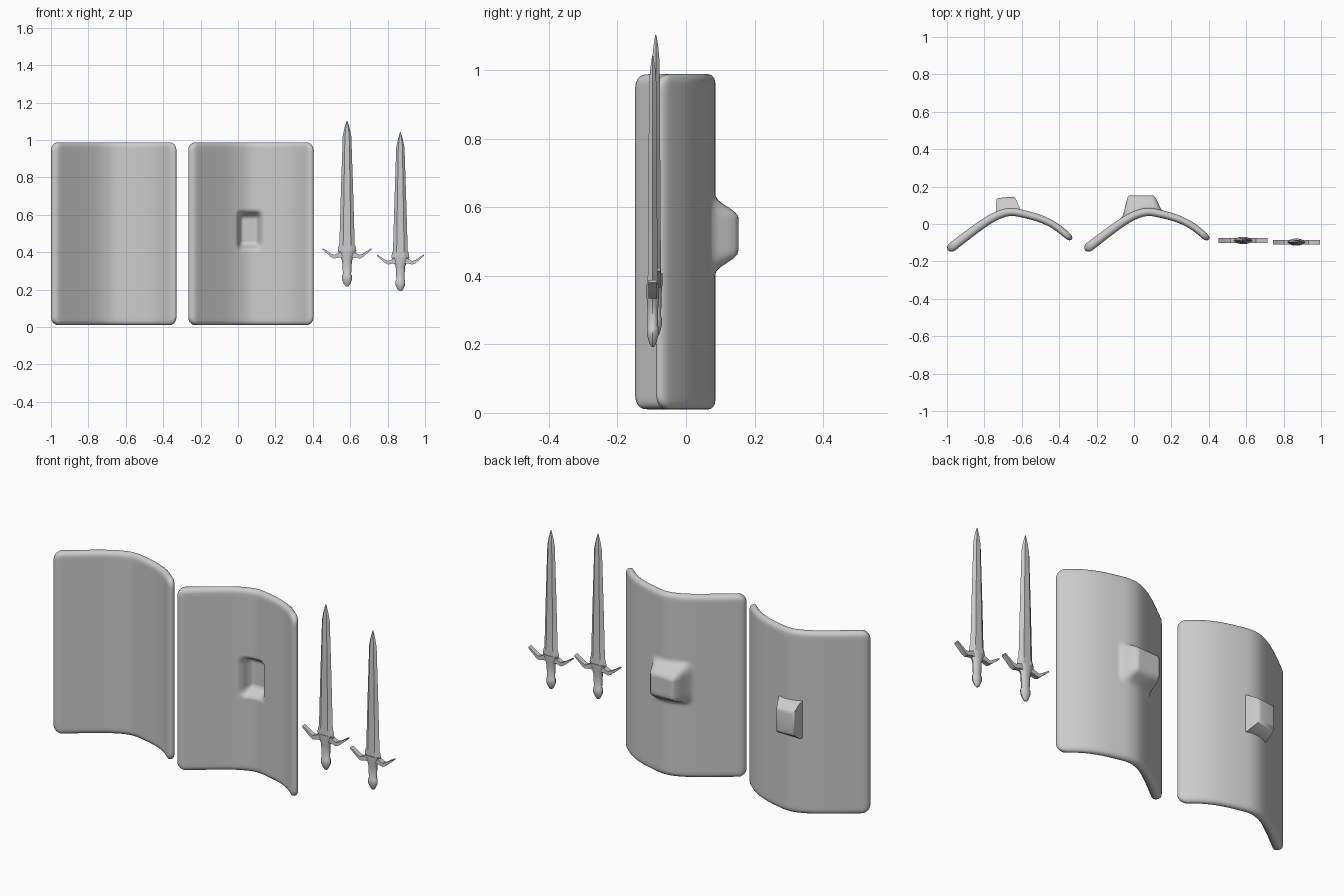
import bpy, bmesh
from math import cos, sin, pi, sqrt, radians

if "Cube" in bpy.data.objects:
    bpy.data.objects.remove(bpy.data.objects["Cube"])


def finish(name, bm, angle=40):
    bmesh.ops.remove_doubles(bm, verts=bm.verts, dist=0.0002)
    bmesh.ops.recalc_face_normals(bm, faces=bm.faces)
    me = bpy.data.meshes.new(name)
    bm.to_mesh(me)
    bm.free()
    ob = bpy.data.objects.new(name, me)
    bpy.context.collection.objects.link(ob)
    bpy.ops.object.select_all(action='DESELECT')
    ob.select_set(True)
    bpy.context.view_layer.objects.active = ob
    bpy.ops.object.shade_smooth_by_angle(angle=radians(angle))
    return ob


# Plan curve of the shield centreline (x, y)
CURVE = [(-.33, -.14), (-.195, -.037), (-.105, .025), (-.035, .057), (.015, .064),
         (.065, .056), (.165, .028), (.245, -.012), (.333, -.083)]
X0, X1 = CURVE[0][0], CURVE[-1][0]
Z0, Z1 = .01, .988


def curve_y(x):
    n = len(CURVE)
    i = max(k for k in range(n - 1) if CURVE[k][0] <= x or k == 0)

    def slope(k):
        a, b = CURVE[max(k - 1, 0)], CURVE[min(k + 1, n - 1)]
        return (b[1] - a[1]) / (b[0] - a[0])
    (xa, ya), (xb, yb) = CURVE[i], CURVE[i + 1]
    h = xb - xa
    t = (x - xa) / h
    return (ya * (2*t**3 - 3*t**2 + 1) + yb * (3*t**2 - 2*t**3)
            + h * slope(i) * (t**3 - 2*t**2 + t) + h * slope(i + 1) * (t**3 - t**2))


def ramp(v, a, b):
    t = min(max((v - a) / (b - a), 0), 1)
    return t * t * (3 - 2 * t)


def bump(x, z, xr, zr):
    bx = min(ramp(x, xr[0], xr[1]), 1 - ramp(x, xr[2], xr[3]))
    bz = min(ramp(z, zr[0], zr[1]), 1 - ramp(z, zr[2], zr[3]))
    return bx * bz


def spaced(lo, hi, n):
    edge = [0, .002, .007, .015, .025, .04]
    mid = [lo + .04 + (hi - lo - .08) * k / n for k in range(1, n)]
    return [lo + e for e in edge] + mid + [hi - e for e in reversed(edge)]


def shield(name, ox, embossed):
    xs, zs = spaced(X0, X1, 56), spaced(Z0, Z1, 72)
    bm = bmesh.new()
    sides = []
    for side in (1, -1):
        grid = []
        for z in zs:
            dz = min(z - Z0, Z1 - z)
            r = .04
            inset = r - sqrt(max(r*r - max(r - dz, 0)**2, 0))
            row = []
            for x in xs:
                dx = min(x - X0, X1 - x)
                f = min(dx, dz) / .025
                thick = sqrt(1 - (1 - min(f, 1))**2)
                px = X0 + inset + (x - X0) * (X1 - X0 - 2*inset) / (X1 - X0)
                a, b = max(px - .004, X0), min(px + .004, X1)
                s = (curve_y(b) - curve_y(a)) / (b - a)
                half = side * thick * (.025 - .007 * (x - X0) / (X1 - X0))
                nl = sqrt(1 + s*s)
                vx, vy = px - s / nl * half, curve_y(px) + half / nl
                if embossed:
                    if side > 0:
                        k = bump(x, z, (-.12, -.085, .03, .08), (.405, .47, .57, .635))
                        vy += (.153 - vy) * k
                    else:
                        k = bump(x, z, (-.085, -.055, .03, .07), (.41, .45, .585, .625))
                        vy += (.095 - vy) * k
                row.append(bm.verts.new((vx + ox, vy, z)))
            grid.append(row)
        sides.append(grid)
        for j in range(len(zs) - 1):
            for i in range(len(xs) - 1):
                bm.faces.new((grid[j][i], grid[j][i+1], grid[j+1][i+1], grid[j+1][i]))
    return finish(name, bm, 60)


def loft(bm, sections, sides, cx, cy):
    rings = [[bm.verts.new((cx + w * cos(2*pi*k/sides), cy + d * sin(2*pi*k/sides), z))
              for k in range(sides)] for z, w, d in sections]
    for a, b in zip(rings, rings[1:]):
        for k in range(sides):
            bm.faces.new((a[k], a[(k+1) % sides], b[(k+1) % sides], b[k]))
    bm.faces.new(rings[0])
    bm.faces.new(rings[-1])


def sword(name, cx, cy, zb, s):
    # Blade
    bm = bmesh.new()
    loft(bm, [(zb + z*s, w*s, d*s) for z, w, d in
              [(.185, .05, .018), (.21, .047, .018), (.225, .041, .017), (.50, .033, .015),
               (.80, .023, .013), (.845, .014, .009), (.885, .002, .002)]], 6, cx, cy)
    finish(name + "_blade", bm, 25)
    # Grip and pommel
    bm = bmesh.new()
    loft(bm, [(zb + z*s, w*s, d*s) for z, w, d in
              [(0, .007, .004), (.012, .017, .011), (.035, .027, .018), (.058, .027, .019),
               (.064, .022, .016), (.135, .026, .018), (.155, .033, .02), (.19, .049, .02)]],
         10, cx, cy)
    finish(name + "_grip", bm, 40)
    # Guard arms: a bent flat bar on each side
    bm = bmesh.new()
    path = [(.02, .176, .022), (.04, .168, .013), (.068, .158, .010),
            (.085, .165, .009), (.105, .181, .007), (.131, .200, .004)]
    for m in (1, -1):
        rings = [[bm.verts.new((cx + m*x*s, cy + a*.013*s, zb + (z + b*h)*s))
                  for a, b in ((-1, -1), (1, -1), (1, 1), (-1, 1))] for x, z, h in path]
        for p, q in zip(rings, rings[1:]):
            for k in range(4):
                bm.faces.new((p[k], p[(k+1) % 4], q[(k+1) % 4], q[k]))
        bm.faces.new(rings[0])
        bm.faces.new(rings[-1])
    finish(name + "_guard", bm, 30)


# Shields
shield("plain_shield", -.665, False)
shield("embossed_shield", .068, True)

# Solid boss behind the plain shield
bm = bmesh.new()
low = [(-.738, .05, .415), (-.595, .05, .415), (-.595, .05, .625), (-.738, .05, .625)]
mid = [(-.738, .09, .425), (-.612, .09, .425), (-.612, .09, .615), (-.738, .09, .615)]
top = [(-.735, .138, .46), (-.638, .147, .46), (-.638, .147, .58), (-.735, .138, .58)]
rings = [[bm.verts.new(c) for c in ring] for ring in (low, mid, top)]
for p, q in zip(rings, rings[1:]):
    for k in range(4):
        bm.faces.new((p[k], p[(k+1) % 4], q[(k+1) % 4], q[k]))
bm.faces.new(rings[0])
cap = bm.faces.new(rings[2])
bmesh.ops.bevel(bm, geom=list(cap.edges), offset=.012, segments=3, profile=.5, affect='EDGES')
finish("plain_shield_boss", bm, 50)

# Swords
sword("long_sword", .583, -.088, .218, 1.0)
sword("short_sword", .868, -.097, .192, .96)
